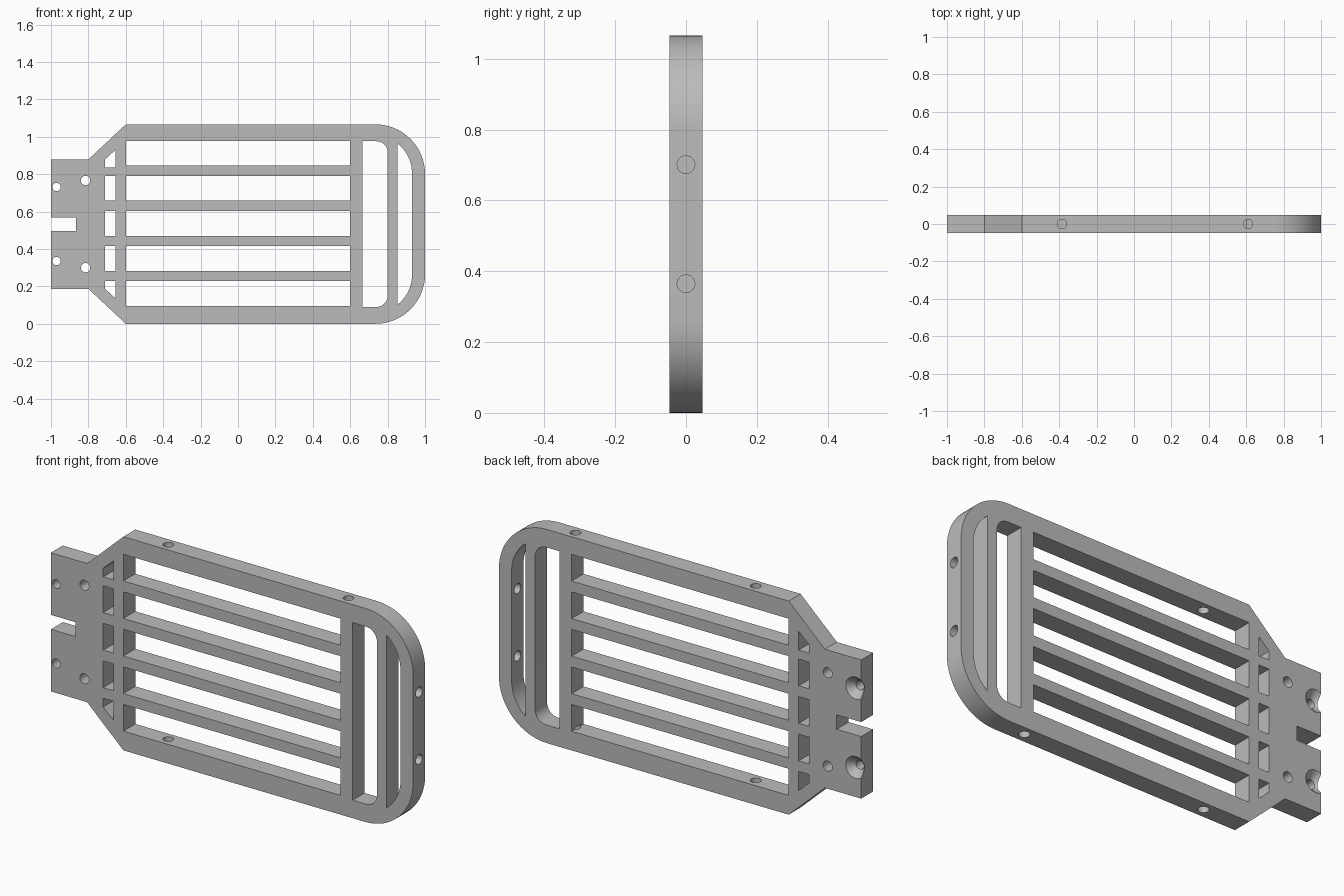
import bpy, bmesh, math
from mathutils import Matrix, Vector

if "Cube" in bpy.data.objects:
    bpy.data.objects.remove(bpy.data.objects["Cube"], do_unlink=True)

HEIGHT, HALF = 1.066, 0.047
MID = HEIGHT / 2

grey = bpy.data.materials.new("plain grey")
grey.use_nodes = True
grey.diffuse_color = (0.5, 0.5, 0.5, 1)
grey.node_tree.nodes["Principled BSDF"].inputs["Base Color"].default_value = (0.5, 0.5, 0.5, 1)


def arc(cx, cz, r, start, end, steps=16):
    angles = [math.radians(start + (end - start) * i / steps) for i in range(steps + 1)]
    return [(cx + r * math.cos(a), cz + r * math.sin(a)) for a in angles]


def mirrored(half):
    """Close a lower half profile with its reflection about the middle height."""
    return half + [(x, HEIGHT - z) for x, z in reversed(half)]


def rect(x0, x1, z0, z1):
    return [(x0, z0), (x1, z0), (x1, z1), (x0, z1)]


def add_prism(bm, points, half):
    base = bm.faces.new([bm.verts.new((x, -half, z)) for x, z in points])
    moved = bmesh.ops.extrude_face_region(bm, geom=[base])["geom"]
    bmesh.ops.translate(bm, vec=(0, 2 * half, 0),
                        verts=[v for v in moved if isinstance(v, bmesh.types.BMVert)])


def add_cone(bm, start, end, r1, r2):
    a, b = Vector(start), Vector(end)
    turn = (b - a).to_track_quat('Z', 'Y').to_matrix().to_4x4()
    bmesh.ops.create_cone(bm, cap_ends=True, segments=32, radius1=r1, radius2=r2,
                          depth=(b - a).length,
                          matrix=Matrix.Translation((a + b) / 2) @ turn)


def make_object(name, bm):
    bmesh.ops.recalc_face_normals(bm, faces=bm.faces[:])
    mesh = bpy.data.meshes.new(name)
    bm.to_mesh(mesh)
    bm.free()
    mesh.materials.append(grey)
    obj = bpy.data.objects.new(name, mesh)
    bpy.context.collection.objects.link(obj)
    return obj


# Panel outline: notched tab, sloped shoulders, rounded far end
bm = bmesh.new()
add_prism(bm, mirrored([(-0.865, 0.497), (-1, 0.497), (-1, 0.187), (-0.8, 0.187), (-0.6, 0)]
                       + arc(0.735, 0.265, 0.265, -90, 0)), HALF)
panel = make_object("slatted_panel", bm)

# Windows between the slats
windows = bmesh.new()
for i in range(5):
    z = 0.096 + 0.1873 * i
    add_prism(windows, rect(-0.6, 0.598, z, z + 0.133), 0.1)
    if 0 < i < 4:
        add_prism(windows, rect(-0.711, -0.655, z, z + 0.133), 0.1)
corner = [(-0.711, 0.187), (-0.655, 0.136), (-0.655, 0.23), (-0.711, 0.23)]
add_prism(windows, corner, 0.1)
add_prism(windows, [(x, HEIGHT - z) for x, z in corner], 0.1)

# Tall slot with rounded corners, and the curved handle slot
add_prism(windows, mirrored([(0.666, 0.09)] + arc(0.74, 0.15, 0.06, -90, 0, 8)), 0.1)
add_prism(windows, mirrored(arc(0.73, 0.26, 0.2, -52, 0)
                            + [])[:] + [(0.853, HEIGHT - 0.102), (0.853, 0.102)], 0.1)

# Screw holes, back countersinks and holes through the rim
holes, sinks, rim = bmesh.new(), bmesh.new(), bmesh.new()
for side in (-1, 1):
    z = MID + side * 0.198
    add_cone(holes, (-0.97, -0.1, z), (-0.97, 0.1, z), 0.022, 0.022)
    add_cone(sinks, (-0.97, HALF + 0.005, z), (-0.97, HALF - 0.035, z), 0.06, 0.02)
    z = MID + side * 0.233
    add_cone(holes, (-0.815, -0.1, z), (-0.815, 0.1, z), 0.025, 0.025)
    for x in (-0.385, 0.61):
        add_cone(rim, (x, 0, MID + side * 0.6), (x, 0, MID + side * 0.43), 0.025, 0.025)
    z = MID + side * 0.168
    add_cone(rim, (1.05, 0, z), (0.89, 0, z), 0.025, 0.025)

for name, cutter_mesh in (("window_cutter", windows), ("hole_cutter", holes),
                          ("countersink_cutter", sinks), ("rim_hole_cutter", rim)):
    cutter = make_object(name, cutter_mesh)
    cutter.hide_render = True
    mod = panel.modifiers.new(name, 'BOOLEAN')
    mod.operation, mod.solver, mod.object = 'DIFFERENCE', 'EXACT', cutter
    bpy.context.view_layer.objects.active = panel
    bpy.ops.object.modifier_apply(modifier=mod.name)
    bpy.data.objects.remove(cutter, do_unlink=True)

# Smooth curved walls, crisp edges
bpy.ops.object.select_all(action='DESELECT')
panel.select_set(True)
bpy.context.view_layer.objects.active = panel
bpy.ops.object.shade_smooth_by_angle(angle=math.radians(30))
